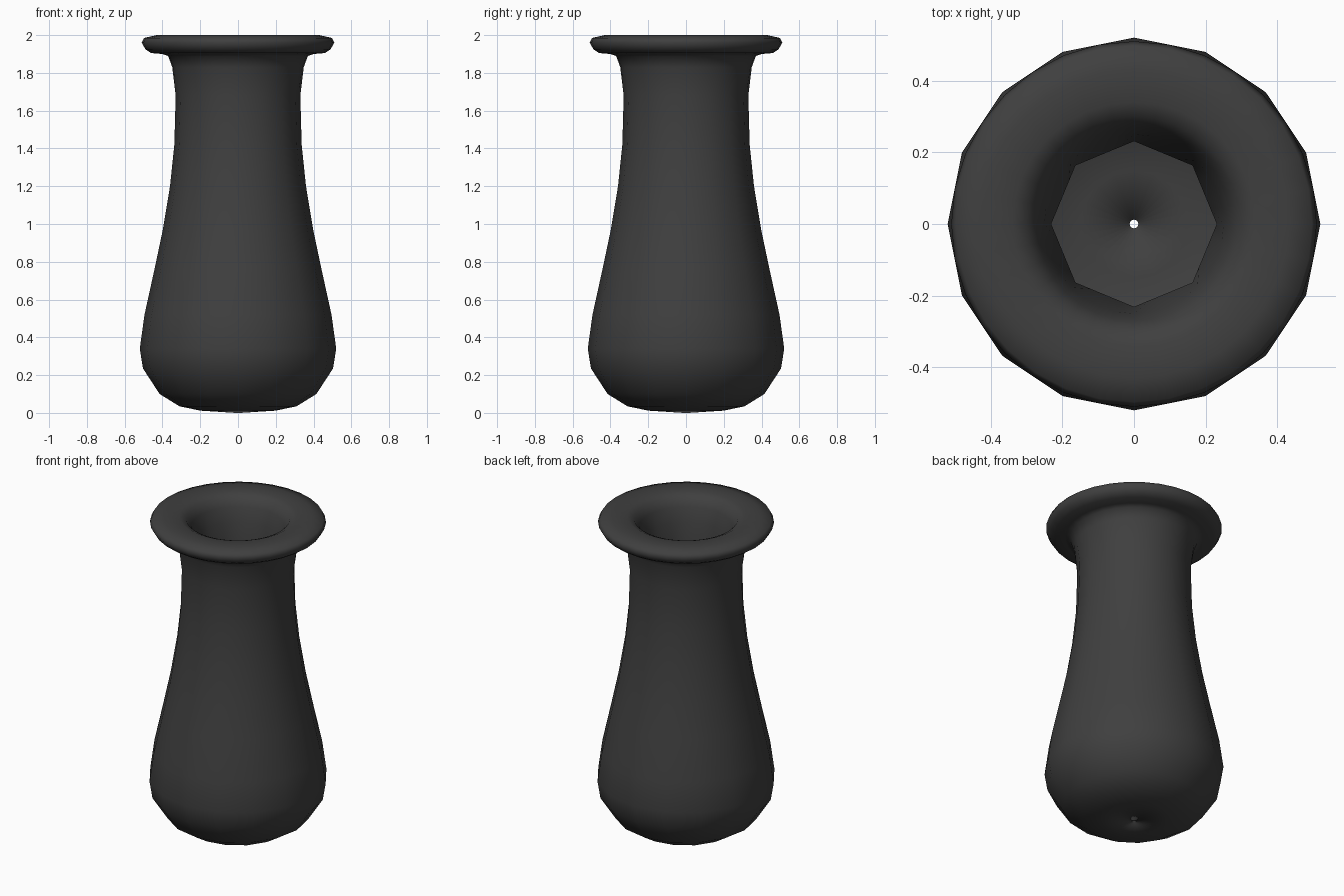
import bpy, bmesh
from math import pi, cos, sin

if "Cube" in bpy.data.objects:
    bpy.data.objects.remove(bpy.data.objects["Cube"])

SEG = 32

# Profile of the vase wall as (radius, height, sides of the cross-section)
outside = [(0.012, 0.0, 32), (0.20, 0.012, 16), (0.31, 0.035, 16), (0.415, 0.10, 16),
           (0.503, 0.235, 16), (0.52, 0.34, 16), (0.495, 0.52, 16), (0.44, 0.77, 16),
           (0.398, 0.97, 16), (0.36, 1.20, 16), (0.337, 1.42, 16), (0.33, 1.68, 16),
           (0.348, 1.83, 32), (0.37, 1.89, 32)]
rim = [(0.40, 1.90, 32), (0.46, 1.905, 32), (0.49, 1.925, 32), (0.51, 1.96, 32),
       (0.497, 1.985, 32), (0.43, 2.0, 32), (0.34, 1.998, 32), (0.30, 1.98, 32)]
inside = [(0.27, 1.93, 32), (0.25, 1.84, 32), (0.231, 1.68, 8), (0.237, 1.42, 16),
          (0.26, 1.20, 16), (0.298, 0.97, 16), (0.34, 0.77, 16), (0.395, 0.52, 16),
          (0.42, 0.34, 16), (0.405, 0.27, 16), (0.34, 0.18, 16), (0.27, 0.13, 16),
          (0.15, 0.11, 16), (0.012, 0.10, 32)]


def ring(bm, radius, z, sides):
    """Ring of SEG points lying on a regular polygon."""
    step = 2 * pi / sides
    verts = []
    for i in range(SEG):
        a = 2 * pi * i / SEG
        k = (i % (SEG // sides)) * 2 * pi / SEG
        r = radius * cos(step / 2) / cos(k - step / 2)
        verts.append(bm.verts.new((r * cos(a), r * sin(a), z)))
    return verts


# Closed wall, leaving the small drain hole through the base
bm = bmesh.new()
rings = [ring(bm, *p) for p in outside + rim + inside]
for j, lower in enumerate(rings):
    upper = rings[(j + 1) % len(rings)]
    for i in range(SEG):
        n = (i + 1) % SEG
        bm.faces.new((lower[i], lower[n], upper[n], upper[i]))
bmesh.ops.recalc_face_normals(bm, faces=bm.faces)
mesh = bpy.data.meshes.new("vase")
bm.to_mesh(mesh)
bm.free()
vase = bpy.data.objects.new("vase", mesh)
bpy.context.collection.objects.link(vase)

# Dark glaze
glaze = bpy.data.materials.new("dark_glaze")
glaze.diffuse_color = (0.05, 0.05, 0.05, 1)
glaze.use_nodes = True
glaze.node_tree.nodes["Principled BSDF"].inputs["Base Color"].default_value = glaze.diffuse_color
mesh.materials.append(glaze)

# Smooth shading
for p in mesh.polygons:
    p.use_smooth = True
